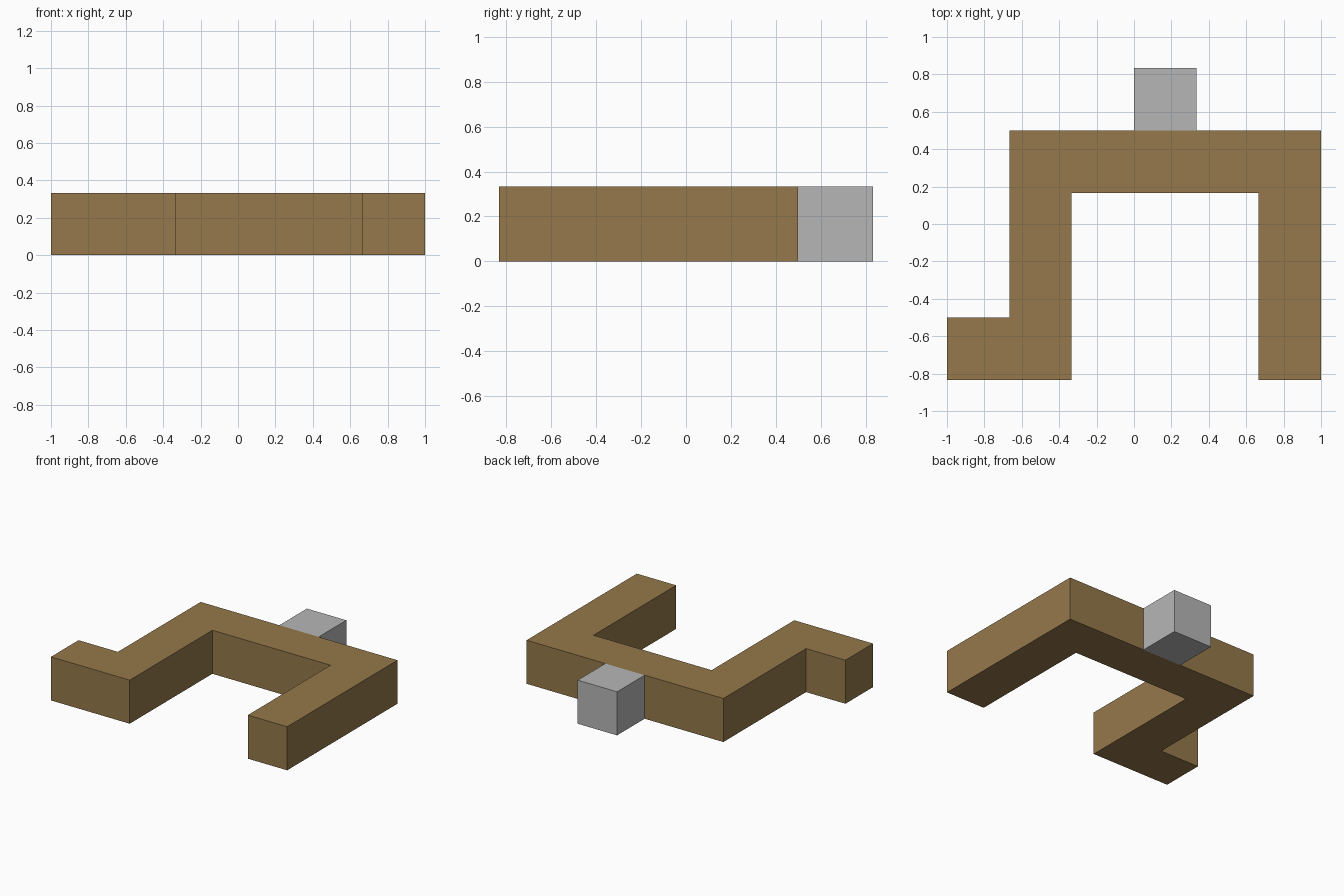
import bpy
import bmesh

cube = bpy.data.objects.get("Cube")
if cube:
    bpy.data.objects.remove(cube, do_unlink=True)

U = 1 / 3  # width of the square beam


def make_material(name, color):
    mat = bpy.data.materials.new(name)
    mat.use_nodes = True
    mat.diffuse_color = color
    mat.node_tree.nodes["Principled BSDF"].inputs["Base Color"].default_value = color
    return mat


def extrude_outline(name, outline, mat):
    """Extrude a plan outline, given in beam widths, up to one beam width."""
    bm = bmesh.new()
    base = bm.faces.new([bm.verts.new((x * U, y * U, 0)) for x, y in outline])
    top = bmesh.ops.extrude_face_region(bm, geom=[base], use_keep_orig=True)["geom"]
    bmesh.ops.translate(bm, vec=(0, 0, U),
                        verts=[g for g in top if isinstance(g, bmesh.types.BMVert)])
    bmesh.ops.recalc_face_normals(bm, faces=bm.faces)
    mesh = bpy.data.meshes.new(name)
    bm.to_mesh(mesh)
    bm.free()
    mesh.materials.append(mat)
    obj = bpy.data.objects.new(name, mesh)
    bpy.context.collection.objects.link(obj)
    return obj


brown = make_material("wood brown", (0.30, 0.19, 0.07, 1))
grey = make_material("light grey", (0.47, 0.47, 0.47, 1))

# Bent beam: foot, right leg, back bar and left leg in one outline
extrude_outline("bent_beam", [
    (-3, -2.5), (-1, -2.5), (-1, 0.5), (2, 0.5), (2, -2.5),
    (3, -2.5), (3, 1.5), (-2, 1.5), (-2, -1.5), (-3, -1.5)], brown)

# Block on the back of the bar
extrude_outline("back_block", [(0, 1.5), (1, 1.5), (1, 2.5), (0, 2.5)], grey)
